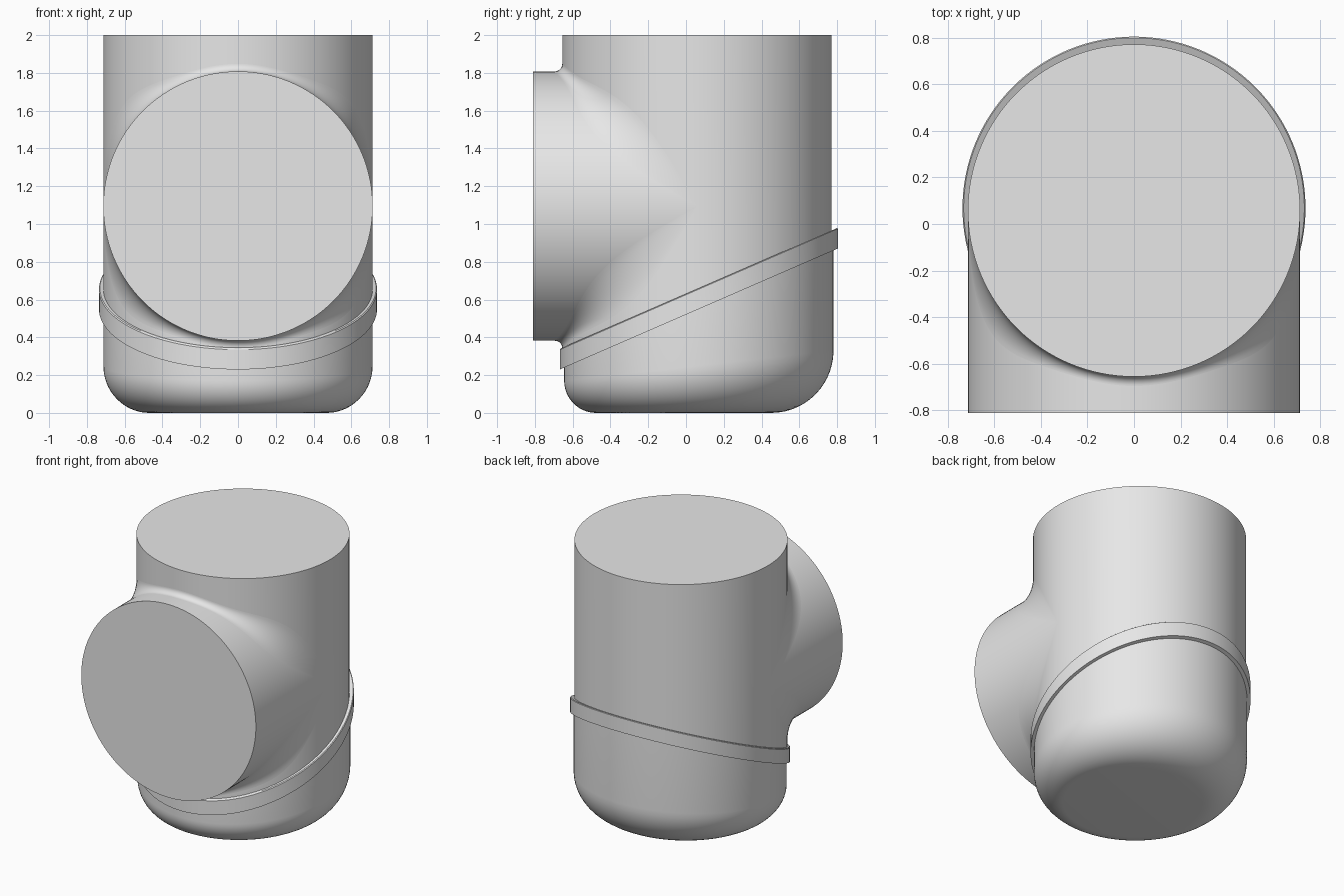
import bpy, bmesh, math

if "Cube" in bpy.data.objects:
    bpy.data.objects.remove(bpy.data.objects["Cube"], do_unlink=True)

SEG = 128
R = 0.713          # radius of both pipes
YC, ZC = 0.058, 1.095   # where the two pipe axes meet
YL = 0.068         # axis of the lower cup and band
FRONT = -0.81

grey = bpy.data.materials.new("light grey")
grey.use_nodes = True
grey.diffuse_color = (0.8, 0.8, 0.8, 1)
grey.node_tree.nodes["Principled BSDF"].inputs["Base Color"].default_value = (0.8, 0.8, 0.8, 1)


def loft(name, rings, closed=True, cap_start=False, cap_end=False, loop=False):
    """Skin a row of equal point rings into one smooth-shaded object."""
    bm = bmesh.new()
    rows = [[bm.verts.new(p) for p in ring] for ring in rings]
    pairs = list(zip(rows, rows[1:])) + ([(rows[-1], rows[0])] if loop else [])
    n = len(rows[0])
    for a, b in pairs:
        for i in range(n if closed else n - 1):
            j = (i + 1) % n
            bm.faces.new((a[i], a[j], b[j], b[i]))
    if cap_start:
        bm.faces.new(rows[0][::-1])
    if cap_end:
        bm.faces.new(rows[-1])
    mesh = bpy.data.meshes.new(name)
    bm.to_mesh(mesh)
    bm.free()
    mesh.materials.append(grey)
    obj = bpy.data.objects.new(name, mesh)
    bpy.context.collection.objects.link(obj)
    bpy.ops.object.select_all(action='DESELECT')
    obj.select_set(True)
    bpy.context.view_layer.objects.active = obj
    bpy.ops.object.shade_smooth_by_angle(angle=math.radians(30))
    return obj


def ring(radius, yc, height):
    """Upright ring; height is a function of y."""
    pts = []
    for i in range(SEG):
        a = 2 * math.pi * i / SEG
        y = yc + radius * math.sin(a)
        pts.append((radius * math.cos(a), y, height(y)))
    return pts


def slope(offset):
    return lambda y: 0.605 + offset + 0.435 * (y - YL)


def flat(z):
    return lambda y: z


# Upright pipe and its closing rim
loft("upright_pipe", [ring(R, YC, slope(0)), ring(R, YC, flat(1.9))])
loft("top_rim", [ring(R, YC, flat(1.9)), ring(R, YC, flat(2.0))], cap_end=True)

# Front branch pipe, closed at its front
branch = []
for y in (YC, FRONT):
    branch.append([(R * math.cos(2 * math.pi * i / SEG), y,
                    ZC + R * math.sin(2 * math.pi * i / SEG)) for i in range(SEG)])
loft("branch_pipe", branch, cap_end=True)


# Rounded blends between the pipes, wider towards the sides
def blend(name, side):
    rings = []
    for i in range(65):
        t = math.pi * (i / 64 - 0.5)
        r = 0.04 + 0.5 * math.sin(t) ** 4
        c, x0 = math.cos(t), (R + r) * math.sin(t)
        row = []
        for k in range(13):
            # direction swings from the upright axis to the branch axis
            p = math.pi / 2 * k / 12
            u, v = math.cos(p), math.sin(p)
            span = math.sqrt(math.sin(t) ** 2 + c * c)
            x = x0 - r * math.sin(t) / span
            row.append((x, YC - (R + r) * c + r * c * u,
                        ZC + side * ((R + r) * c - r * c * v)))
        rings.append(row if side < 0 else row[::-1])
    loft(name, rings, closed=False)


blend("upper_blend", 1)
blend("lower_blend", -1)

# Lower cup: the bottom rounding grows from front to back
cup = []
for k in range(15):
    p = math.pi / 2 * k / 14
    row = []
    for i in range(SEG):
        a = 2 * math.pi * i / SEG
        f = 0.25 + 0.08 * math.sin(a)
        rad = R - f * (1 - math.sin(p))
        row.append((rad * math.cos(a), YL + rad * math.sin(a), f * (1 - math.cos(p))))
    cup.append(row)
cup.append(ring(R, YL, slope(0)))
loft("lower_cup", cup, cap_start=True)

# Slanted band around the joint
RB = 0.736
loft("slanted_band", [ring(RB, YL, slope(-0.055)), ring(RB, YL, slope(0.05)),
                      ring(RB - 0.005, YL, slope(0.055)), ring(R - 0.02, YL, slope(0.055)),
                      ring(R - 0.02, YL, slope(-0.055))], loop=True)
